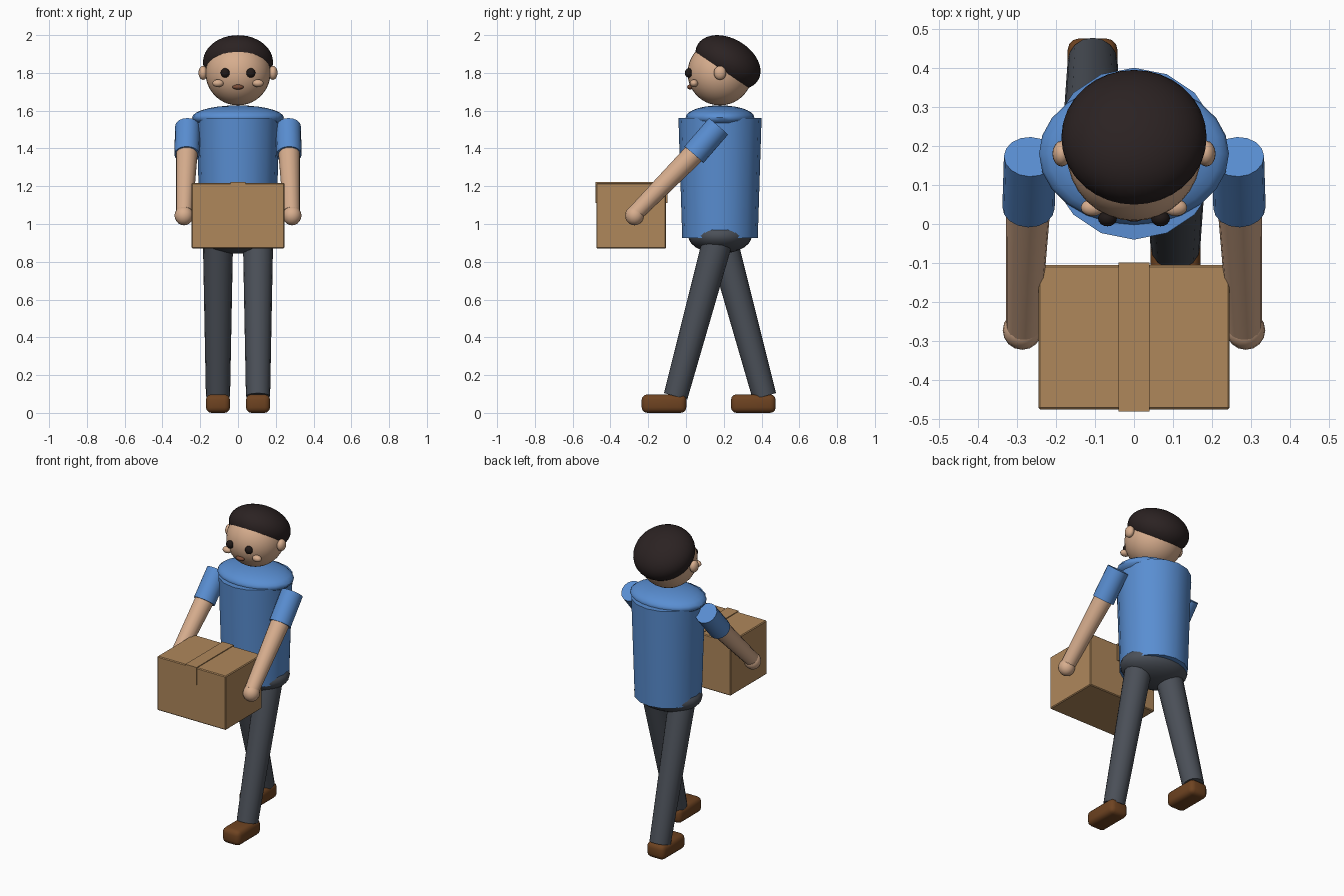
import bpy, bmesh, math
from mathutils import Vector, Matrix

cube = bpy.data.objects.get("Cube")
if cube:
    bpy.data.objects.remove(cube, do_unlink=True)


def material(name, rgb):
    m = bpy.data.materials.new(name)
    m.use_nodes = True
    col = (*rgb, 1.0)
    m.diffuse_color = col
    bsdf = next(n for n in m.node_tree.nodes if n.type == 'BSDF_PRINCIPLED')
    bsdf.inputs["Base Color"].default_value = col
    return m


SKIN = material("skin", (0.68, 0.42, 0.27))
HAIR = material("dark hair", (0.024, 0.016, 0.016))
SHIRT = material("blue shirt", (0.10, 0.27, 0.64))
TROUSERS = material("grey trousers", (0.07, 0.08, 0.098))
SHOES = material("brown leather", (0.156, 0.056, 0.015))
CARD = material("cardboard", (0.43, 0.245, 0.105))
EYES = material("eye black", (0.015, 0.010, 0.009))
LIPS = material("lip brown", (0.20, 0.075, 0.04))


def finish(name, bm, mat, smooth=True):
    me = bpy.data.meshes.new(name)
    bmesh.ops.recalc_face_normals(bm, faces=bm.faces)
    bm.to_mesh(me)
    bm.free()
    ob = bpy.data.objects.new(name, me)
    bpy.context.collection.objects.link(ob)
    me.materials.append(mat)
    if smooth:
        bpy.ops.object.select_all(action='DESELECT')
        ob.select_set(True)
        bpy.context.view_layer.objects.active = ob
        bpy.ops.object.shade_smooth_by_angle(angle=math.radians(45))
    return ob


def ellipsoid(name, centre, radii, mat, tilt=0.0, u=24, v=14):
    bm = bmesh.new()
    bmesh.ops.create_uvsphere(bm, u_segments=u, v_segments=v, radius=1.0)
    bm.transform(Matrix.Translation(centre)
                 @ Matrix.Rotation(math.radians(tilt), 4, 'X')
                 @ Matrix.Diagonal((*radii, 1.0)))
    return finish(name, bm, mat)


def limb(name, top, bottom, r_top, r_bottom, mat, sides=16):
    """Tapered cylinder between two points."""
    a, b = Vector(top), Vector(bottom)
    bm = bmesh.new()
    bmesh.ops.create_cone(bm, cap_ends=True, segments=sides, radius1=r_bottom,
                          radius2=r_top, depth=(a - b).length)
    rot = (a - b).to_track_quat('Z', 'Y').to_matrix().to_4x4()
    bm.transform(Matrix.Translation((a + b) / 2) @ rot)
    return finish(name, bm, mat)


def block(name, low, high, mat, bevel=0.0, segments=1):
    lo, hi = Vector(low), Vector(high)
    bm = bmesh.new()
    bmesh.ops.create_cube(bm, size=1.0)
    bm.transform(Matrix.Translation((lo + hi) / 2) @ Matrix.Diagonal((*(hi - lo), 1.0)))
    if bevel:
        bmesh.ops.bevel(bm, geom=bm.edges[:], offset=bevel, segments=segments,
                        profile=0.5, affect='EDGES')
    return finish(name, bm, mat, smooth=segments > 1)


# Head and hair cap, tipped towards the back
ellipsoid("head", (0, 0.18, 1.80), (0.172, 0.172, 0.172), SKIN, u=32, v=20)
ellipsoid("hair", (0, 0.222, 1.856), (0.186, 0.186, 0.126), HAIR, tilt=-30.4, u=32, v=20)
ellipsoid("mouth", (0, 0.022, 1.725), (0.03, 0.016, 0.013), LIPS, u=16, v=10)

# Torso, shoulders and hips
limb("torso", (0, 0.18, 1.56), (0, 0.18, 0.925), 0.22, 0.20, SHIRT)
ellipsoid("shoulders", (0, 0.18, 1.563), (0.243, 0.182, 0.065), SHIRT)
ellipsoid("hips", (0, 0.18, 0.937), (0.215, 0.168, 0.094), TROUSERS)

for side, s in (("left", 1), ("right", -1)):
    # Face details
    ellipsoid(f"{side}_eye", (s * 0.068, 0.014, 1.80), (0.024, 0.02, 0.025), EYES, u=16, v=10)
    ellipsoid(f"{side}_cheek", (s * 0.106, 0.042, 1.745), (0.03, 0.022, 0.02), SKIN, u=16, v=10)
    ellipsoid(f"{side}_ear", (s * 0.185, 0.18, 1.80), (0.024, 0.033, 0.037), SKIN, u=16, v=10)

    # Arm reaching forward to hold the box
    limb(f"{side}_sleeve", (s * 0.266, 0.172, 1.517), (s * 0.27, 0.042, 1.367),
         0.067, 0.067, SHIRT)
    limb(f"{side}_forearm", (s * 0.269, 0.09, 1.42), (s * 0.284, -0.265, 1.06),
         0.059, 0.044, SKIN)
    ellipsoid(f"{side}_hand", (s * 0.286, -0.272, 1.045), (0.05, 0.05, 0.052), SKIN, u=16, v=10)

    # Walking legs: left one forward, right one back
    foot_y = -0.055 if s > 0 else 0.415
    hip_y = 0.17 if s > 0 else 0.19
    limb(f"{side}_leg", (s * 0.106, hip_y, 0.92), (s * 0.106, foot_y, 0.088),
         0.08, 0.064, TROUSERS)
    heel = 0.002 if s > 0 else 0.475
    block(f"{side}_shoe", (s * 0.106 - 0.064, heel - 0.237, 0.0),
          (s * 0.106 + 0.064, heel, 0.098), SHOES, bevel=0.03, segments=3)

# Carried box with a tape strip over the lid and down both ends
block("box", (-0.245, -0.475, 0.87), (0.245, -0.105, 1.218), CARD, bevel=0.005)
block("tape_top", (-0.04, -0.48, 1.215), (0.04, -0.099, 1.223), CARD)
block("tape_front", (-0.04, -0.48, 1.11), (0.04, -0.473, 1.22), CARD)
block("tape_back", (-0.04, -0.107, 1.11), (0.04, -0.099, 1.22), CARD)
